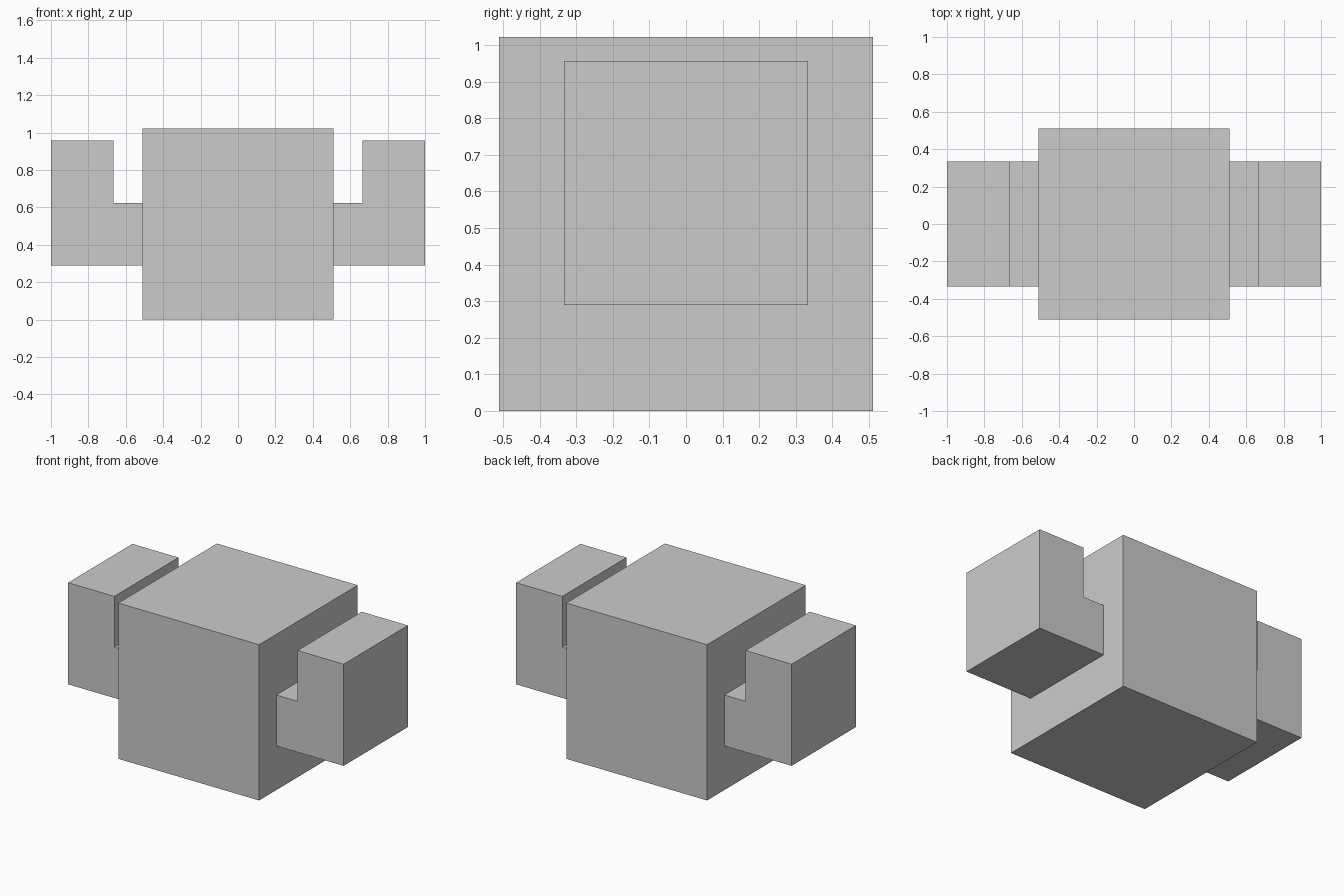
import bpy
import bmesh

if "Cube" in bpy.data.objects:
    bpy.data.objects.remove(bpy.data.objects["Cube"])

HALF = 0.511       # half width of the body
ARM_DEPTH = 0.333  # half depth of the arms


def new_object(name, bm):
    bmesh.ops.recalc_face_normals(bm, faces=bm.faces[:])
    mesh = bpy.data.meshes.new(name)
    bm.to_mesh(mesh)
    bm.free()
    obj = bpy.data.objects.new(name, mesh)
    bpy.context.collection.objects.link(obj)
    return obj


# Body: a plain cube standing on the ground
bm = bmesh.new()
bmesh.ops.create_cube(bm, size=2 * HALF)
bmesh.ops.translate(bm, verts=bm.verts[:], vec=(0, 0, HALF))
new_object("body", bm)

# Arms: an L-shaped profile extruded along y, one on each side
profile = [(HALF, 0.29), (1.0, 0.29), (1.0, 0.957),
           (0.665, 0.957), (0.665, 0.624), (HALF, 0.624)]
for name, side in (("left_arm", -1), ("right_arm", 1)):
    bm = bmesh.new()
    face = bm.faces.new([bm.verts.new((side * x, -ARM_DEPTH, z)) for x, z in profile])
    extruded = bmesh.ops.extrude_face_region(bm, geom=[face], use_keep_orig=True)
    moved = [v for v in extruded["geom"] if isinstance(v, bmesh.types.BMVert)]
    bmesh.ops.translate(bm, verts=moved, vec=(0, 2 * ARM_DEPTH, 0))
    new_object(name, bm)
